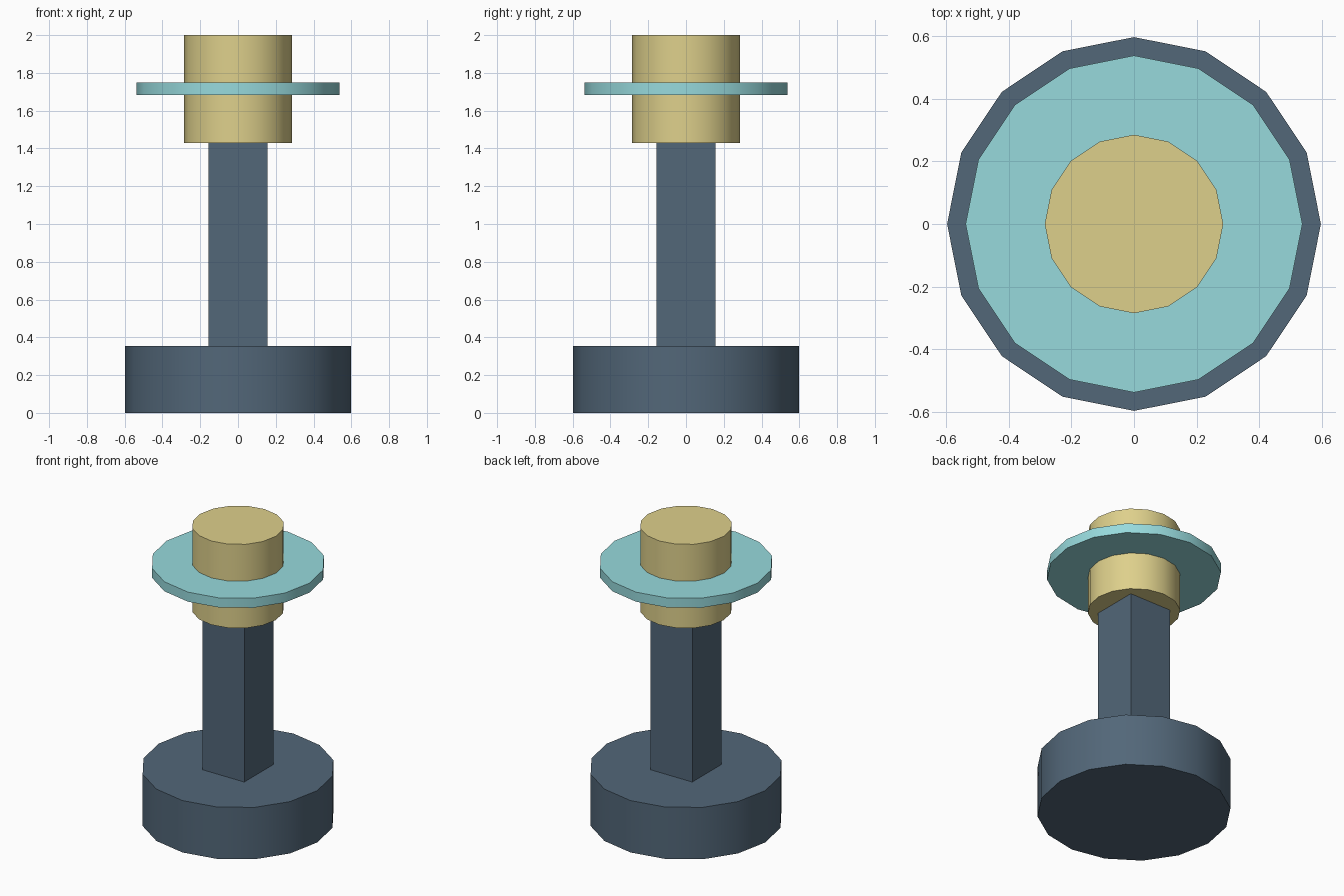
import bpy
import math

if "Cube" in bpy.data.objects:
    bpy.data.objects.remove(bpy.data.objects["Cube"])


def material(name, rgb):
    m = bpy.data.materials.new(name)
    m.diffuse_color = (*rgb, 1)
    m.use_nodes = True
    m.node_tree.nodes["Principled BSDF"].inputs["Base Color"].default_value = m.diffuse_color
    return m


slate = material("slate", (0.085, 0.135, 0.19))
sand = material("sand", (0.73, 0.63, 0.26))
aqua = material("aqua", (0.31, 0.70, 0.72))


def drum(name, radius, z0, z1, mat):
    """16-sided upright cylinder with corners on the axes."""
    bpy.ops.mesh.primitive_cylinder_add(vertices=16, radius=radius, depth=z1 - z0,
                                        location=(0, 0, (z0 + z1) / 2))
    ob = bpy.context.object
    ob.name = name
    ob.data.materials.append(mat)
    bpy.ops.object.shade_smooth_by_angle(angle=math.radians(30))
    return ob


# Round foot
drum("base", 0.597, 0, 0.353, slate)

# Square post
bpy.ops.mesh.primitive_cube_add(size=1, location=(0, 0, (0.353 + 1.43) / 2))
post = bpy.context.object
post.name = "post"
post.scale = (0.314, 0.314, 1.43 - 0.353)
bpy.ops.object.transform_apply(location=False, rotation=False, scale=True)
post.data.materials.append(slate)

# Lamp head and the ring around it
drum("head", 0.285, 1.43, 2.0, sand)
drum("ring", 0.538, 1.684, 1.749, aqua)
